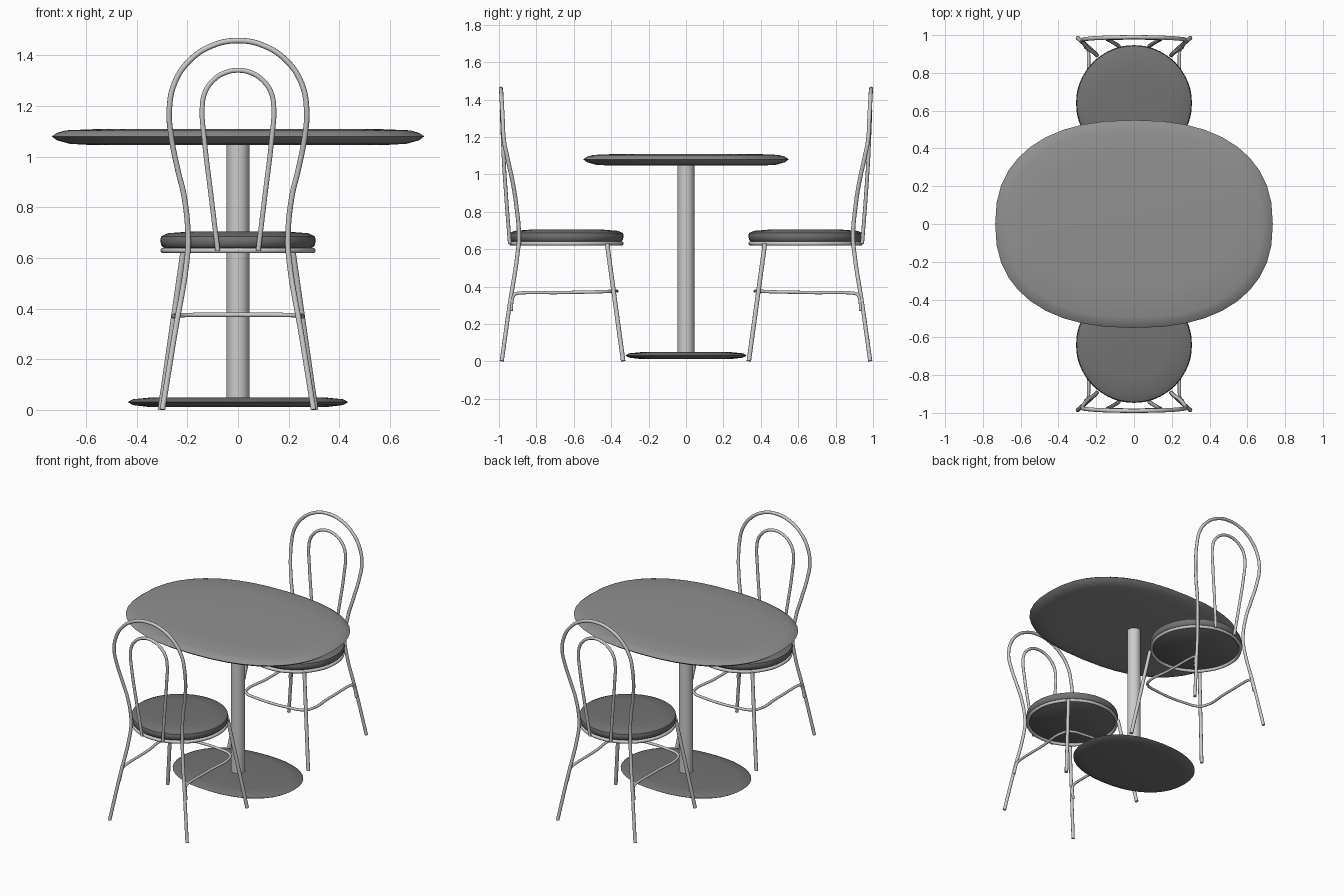
import bpy, bmesh, math

if "Cube" in bpy.data.objects:
    bpy.data.objects.remove(bpy.data.objects["Cube"])


def material(name, v):
    m = bpy.data.materials.new(name)
    m.diffuse_color = (v, v, v, 1)
    m.use_nodes = True
    m.node_tree.nodes["Principled BSDF"].inputs["Base Color"].default_value = m.diffuse_color
    return m


TOP_GREY = material("top_grey", 0.28)
DARK_GREY = material("dark_grey", 0.17)
METAL = material("metal", 0.88)


def finish(obj, mat, angle=40):
    obj.data.materials.clear()
    obj.data.materials.append(mat)
    bpy.ops.object.select_all(action='DESELECT')
    obj.select_set(True)
    bpy.context.view_layer.objects.active = obj
    bpy.ops.object.shade_smooth_by_angle(angle=math.radians(angle))
    return obj


def disc(name, a, b, rings, mat, centre_y=0.0, sides=40, power=2.0):
    """Stack of oval rings (inset, z), capped at both ends."""
    bm = bmesh.new()
    loops = []
    for inset, z in rings:
        loop = []
        for i in range(sides):
            t = 2 * math.pi * i / sides
            c, s = math.cos(t), math.sin(t)
            x = math.copysign(abs(c) ** (2 / power), c) * (a - inset)
            y = math.copysign(abs(s) ** (2 / power), s) * (b - inset)
            loop.append(bm.verts.new((x, y + centre_y, z)))
        loops.append(loop)
    for lo, hi in zip(loops, loops[1:]):
        for i in range(sides):
            j = (i + 1) % sides
            bm.faces.new((lo[i], lo[j], hi[j], hi[i]))
    bm.faces.new(loops[0][::-1])
    bm.faces.new(loops[-1])
    mesh = bpy.data.meshes.new(name)
    bm.to_mesh(mesh)
    bm.free()
    obj = bpy.data.objects.new(name, mesh)
    bpy.context.collection.objects.link(obj)
    return finish(obj, mat)


def tube(name, points, radius=0.011, cyclic=False):
    """Round metal bar through the given points."""
    cu = bpy.data.curves.new(name, 'CURVE')
    cu.dimensions = '3D'
    cu.bevel_depth = radius
    cu.bevel_resolution = 3
    cu.resolution_u = 6
    cu.use_fill_caps = True
    sp = cu.splines.new('BEZIER')
    sp.bezier_points.add(len(points) - 1)
    for bp, p in zip(sp.bezier_points, points):
        bp.co = p
        bp.handle_left_type = bp.handle_right_type = 'AUTO'
    sp.use_cyclic_u = cyclic
    obj = bpy.data.objects.new(name, cu)
    bpy.context.collection.objects.link(obj)
    bpy.ops.object.select_all(action='DESELECT')
    obj.select_set(True)
    bpy.context.view_layer.objects.active = obj
    bpy.ops.object.convert(target='MESH')
    return finish(bpy.context.view_layer.objects.active, METAL)


def both_sides(half):
    """Continue a left-hand path through x = 0 to its mirror image."""
    tail = half[:-1] if half[-1][0] == 0 else half
    return half + [(-x, y, z) for x, y, z in reversed(tail)]


def arch(r, z0, y0, y1):
    """Semicircle from the left side to its top centre."""
    return [(-r * math.cos(math.radians(d)) if d < 90 else 0,
             y0 + (y1 - y0) * math.sin(math.radians(d)),
             z0 + r * math.sin(math.radians(d))) for d in (0, 22.5, 45, 67.5, 90)]


# Table
disc("table_top", 0.735, 0.55,
     [(0.14, 1.047), (0.07, 1.051), (0.02, 1.065), (0, 1.08),
      (0.02, 1.094), (0.055, 1.104), (0.2, 1.11)], TOP_GREY, power=2.35)
disc("table_base", 0.435, 0.325,
     [(0.08, 0.013), (0.02, 0.02), (0, 0.032), (0.02, 0.043), (0.09, 0.05)],
     DARK_GREY, power=2.2)
disc("table_column", 0.045, 0.045, [(0, 0.04), (0, 1.06)], METAL, sides=24)

# Chair at the front
SY, R = -0.64, 0.307
chair = [disc("seat", R, R, [(0.018, 0.638), (0.005, 0.648), (0, 0.67), (0.004, 0.686),
                             (0.03, 0.698), (0.12, 0.705)], DARK_GREY, centre_y=SY)]

ring = [(0.295 * math.cos(i * math.pi / 6), SY + 0.295 * math.sin(i * math.pi / 6), 0.63)
        for i in range(12)]
chair.append(tube("seat_ring", ring, cyclic=True))

# Back legs and outer hoop in one bar
chair.append(tube("back_hoop_and_legs", both_sides(
    [(-0.298, -0.985, 0.002), (-0.25, -0.943, 0.3), (-0.203, -0.9, 0.58),
     (-0.197, -0.893, 0.67), (-0.212, -0.908, 0.84), (-0.238, -0.925, 0.95),
     (-0.265, -0.955, 1.09)] + arch(0.271, 1.187, -0.974, -0.989))))

# Inner hoop
chair.append(tube("inner_hoop", both_sides(
    [(-0.08, -0.942, 0.63), (-0.108, -0.96, 0.86), (-0.133, -0.974, 1.07)]
    + arch(0.141, 1.2, -0.98, -0.986)), radius=0.01))

# Front legs
for side, label in ((-1, "left"), (1, "right")):
    chair.append(tube("front_leg_" + label,
                      [(side * 0.215, -0.422, 0.63), (side * 0.305, -0.336, 0.002)], radius=0.012))

# Stretcher running round the front, ends turned down along the back legs
chair.append(tube("stretcher", both_sides(
    [(-0.256, -0.935, 0.27), (-0.243, -0.923, 0.35), (-0.241, -0.912, 0.361),
     (-0.243, -0.65, 0.368), (-0.245, -0.44, 0.373), (-0.215, -0.4, 0.375),
     (-0.12, -0.378, 0.376), (0, -0.37, 0.376)]), radius=0.009))

# Second chair facing the first
for part in chair:
    twin = part.copy()
    twin.name = "rear_" + part.name
    twin.rotation_euler = (0, 0, math.pi)
    bpy.context.collection.objects.link(twin)
